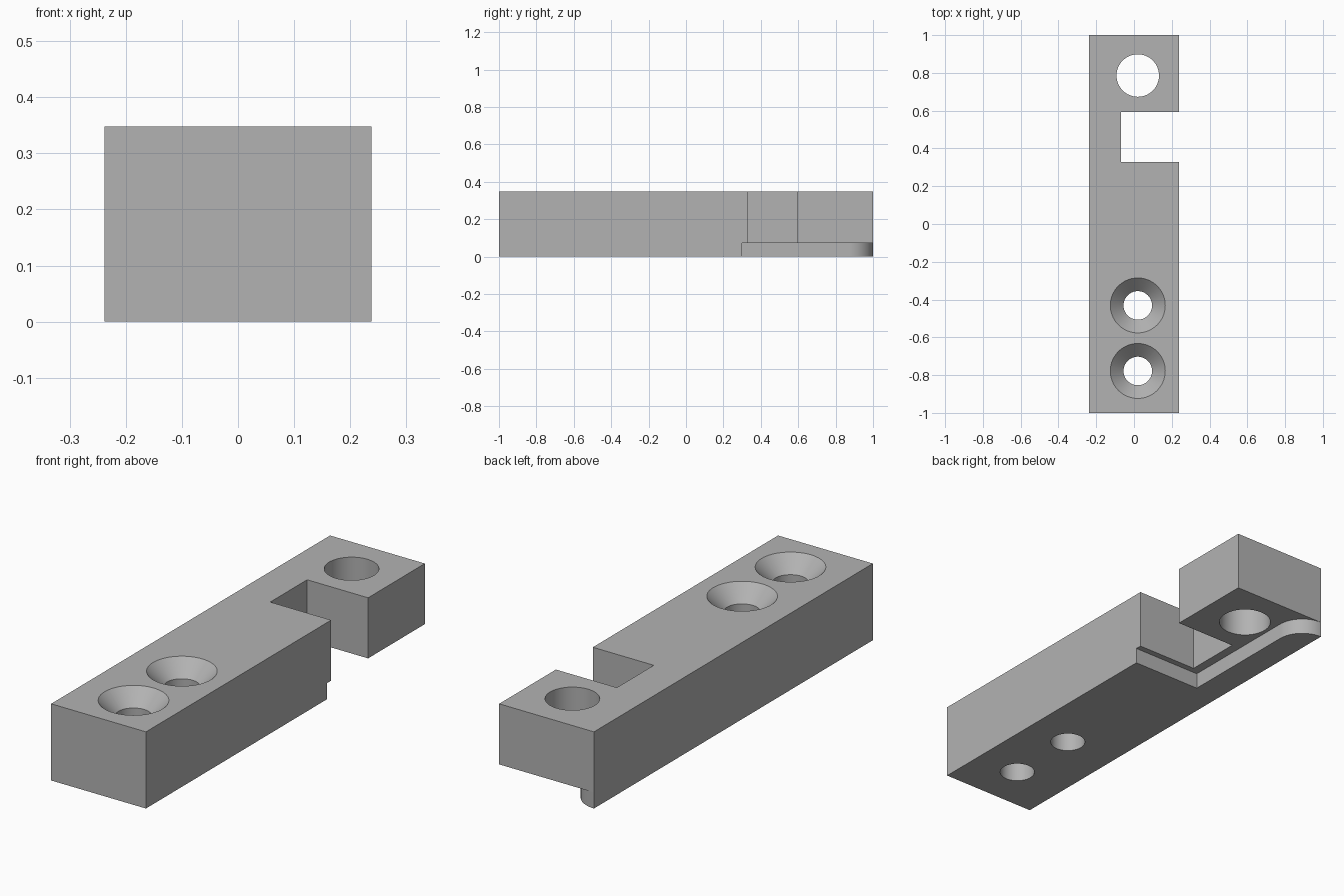
import bpy, bmesh
from math import cos, sin, pi

cube = bpy.data.objects.get("Cube")
if cube:
    bpy.data.objects.remove(cube, do_unlink=True)

W, L, H = 0.238, 1.0, 0.348      # half width, half length, height
STEP_Z, STEP_Y, RAIL_X = 0.073, 0.30, -0.11

grey = bpy.data.materials.new("plain grey")
grey.use_nodes = True
grey.diffuse_color = (0.45, 0.45, 0.45, 1)
grey.node_tree.nodes["Principled BSDF"].inputs["Base Color"].default_value = grey.diffuse_color


def make_object(name, bm):
    bmesh.ops.recalc_face_normals(bm, faces=bm.faces)
    mesh = bpy.data.meshes.new(name)
    bm.to_mesh(mesh)
    bm.free()
    mesh.materials.append(grey)
    obj = bpy.data.objects.new(name, mesh)
    bpy.context.collection.objects.link(obj)
    return obj


def prism(name, outline, z0, z1):
    """Extrude an outline in the ground plane from z0 to z1."""
    bm = bmesh.new()
    face = bm.faces.new([bm.verts.new((x, y, z0)) for x, y in outline])
    top = bmesh.ops.extrude_face_region(bm, geom=[face])["geom"]
    verts = [v for v in top if isinstance(v, bmesh.types.BMVert)]
    bmesh.ops.translate(bm, verts=verts, vec=(0, 0, z1 - z0))
    return make_object(name, bm)


def turned(name, x, y, profile, sides=64):
    """Solid of revolution about a vertical axis from (radius, z) pairs."""
    bm = bmesh.new()
    rings = [[bm.verts.new((x + r * cos(2 * pi * i / sides), y + r * sin(2 * pi * i / sides), z))
              for i in range(sides)] for r, z in profile]
    for low, high in zip(rings, rings[1:]):
        for i in range(sides):
            j = (i + 1) % sides
            bm.faces.new((low[i], low[j], high[j], high[i]))
    bm.faces.new(rings[0])
    bm.faces.new(rings[-1])
    return make_object(name, bm)


def cut(body, cutter):
    mod = body.modifiers.new(cutter.name, "BOOLEAN")
    mod.operation = "DIFFERENCE"
    mod.solver = "EXACT"
    mod.object = cutter
    bpy.context.view_layer.objects.active = body
    bpy.ops.object.modifier_apply(modifier=mod.name)
    bpy.data.objects.remove(cutter, do_unlink=True)


# Block with the side notch
block = prism("mounting_block", [
    (-W, -L), (W, -L), (W, 0.328), (-0.068, 0.328),
    (-0.068, 0.593), (W, 0.593), (W, L), (-W, L)], 0, H)

# Underside step, leaving a side rail with a rounded back end
radius = RAIL_X + W
arc = [(-W + radius * cos(a), L - radius + radius * sin(a))
       for a in (pi / 2 * i / 20 for i in range(21))]
cut(block, prism("step_cutter", [(0.5, STEP_Y), (RAIL_X, STEP_Y)] + arc
                 + [(-W, 1.2), (0.5, 1.2)], -0.1, STEP_Z))

# Plain hole at the back and two countersunk screw holes at the front
cut(block, turned("pin_hole_cutter", 0.02, 0.786, [(0.1125, -0.1), (0.1125, 0.5)]))
for y in (-0.431, -0.778):
    cut(block, turned("screw_hole_cutter", 0.02, y, [
        (0.0755, -0.1), (0.0755, H - 0.07), (0.1455, H), (0.1455, 0.5)]))

# Smooth the curved walls, keep edges sharp
bpy.ops.object.select_all(action="DESELECT")
block.select_set(True)
bpy.context.view_layer.objects.active = block
bpy.ops.object.shade_smooth_by_angle(angle=pi / 6)
